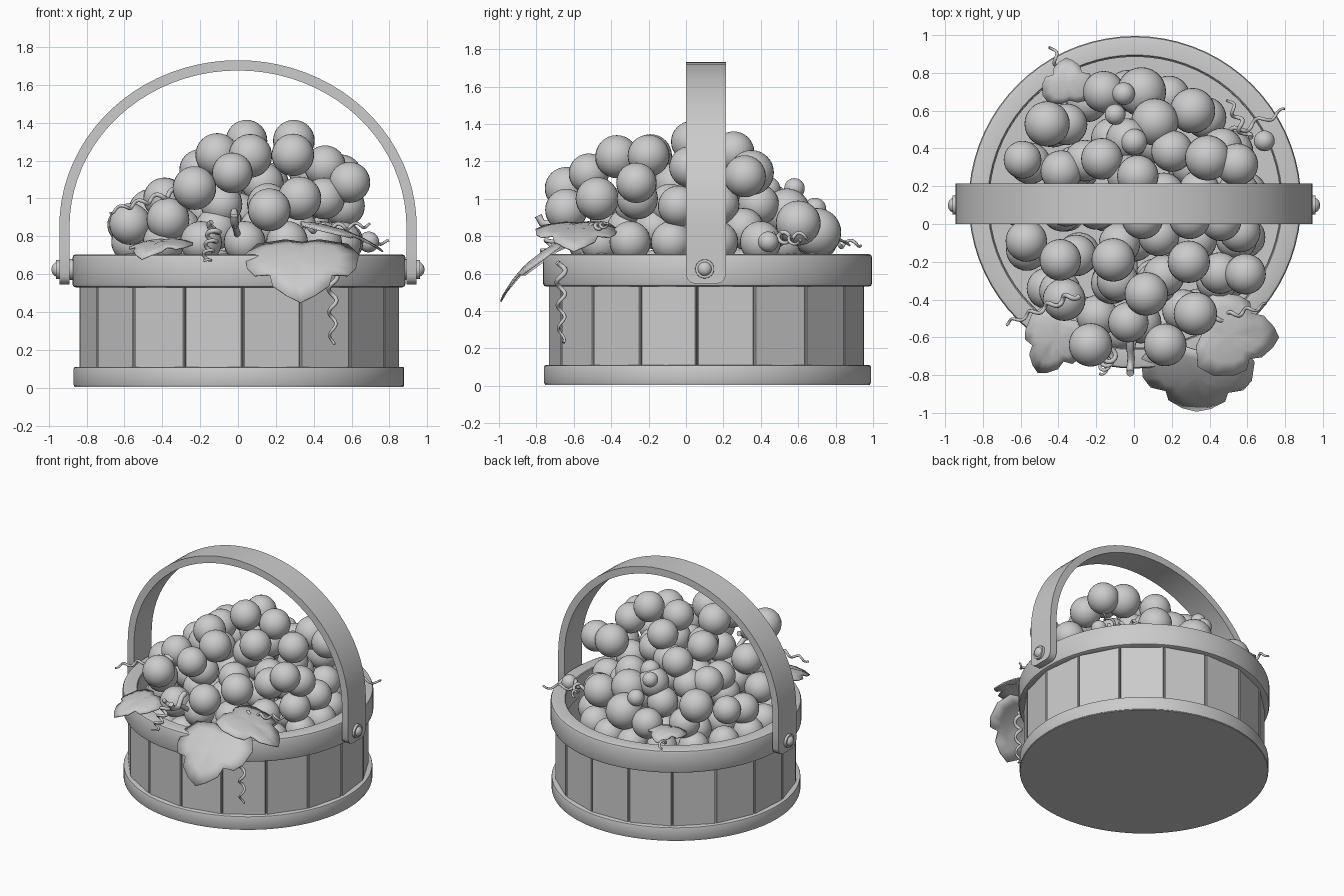
import bpy, bmesh, math
from mathutils import Vector, Matrix

if "Cube" in bpy.data.objects:
    bpy.data.objects.remove(bpy.data.objects["Cube"])

CX, CY = 0.005, 0.115  # basket centre


def finish(name, bm, angle=35):
    bmesh.ops.recalc_face_normals(bm, faces=bm.faces[:])
    me = bpy.data.meshes.new(name)
    bm.to_mesh(me)
    bm.free()
    ob = bpy.data.objects.new(name, me)
    bpy.context.collection.objects.link(ob)
    bpy.ops.object.select_all(action='DESELECT')
    ob.select_set(True)
    bpy.context.view_layer.objects.active = ob
    bpy.ops.object.shade_smooth_by_angle(angle=math.radians(angle))
    return ob


def lathe(name, profile, n=72):
    """Closed ring from an (r, z) loop."""
    bm = bmesh.new()
    rings = [[bm.verts.new((CX + r * math.cos(2 * math.pi * i / n), CY + r * math.sin(2 * math.pi * i / n), z))
              for r, z in profile] for i in range(n)]
    m = len(profile)
    for i in range(n):
        a, b = rings[i], rings[(i + 1) % n]
        for j in range(m):
            bm.faces.new((a[j], b[j], b[(j + 1) % m], a[(j + 1) % m]))
    return finish(name, bm)


def band(name, r0, r1, z0, z1, c):
    d = c * 0.3
    lathe(name, [(r0 + d, z0), (r1 - c, z0), (r1 - d, z0 + d), (r1, z0 + c), (r1, z1 - c), (r1 - d, z1 - d),
                 (r1 - c, z1), (r0 + d, z1), (r0, z1 - d), (r0, z0 + d)])


# Basket hoops, lining and base
band("top_hoop", 0.775, 0.88, 0.53, 0.705, 0.018)
band("bottom_hoop", 0.77, 0.873, 0.008, 0.11, 0.008)
band("lining", 0.78, 0.815, 0.03, 0.6, 0.004)
bm = bmesh.new()
bmesh.ops.create_cone(bm, cap_ends=True, segments=72, radius1=0.868, radius2=0.868, depth=0.045,
                      matrix=Matrix.Translation((CX, CY, 0.0275)))
finish("base", bm)

# Flat slats
bm = bmesh.new()
N = 17
for i in range(N):
    a = -math.pi / 2 + 0.024 + (i + 0.5) * 2 * math.pi / N
    mat = (Matrix.Translation((CX, CY, 0.32)) @ Matrix.Rotation(a, 4, 'Z') @ Matrix.Translation((0.812, 0, 0))
           @ Matrix.Diagonal((0.044, 0.302, 0.54, 1)))
    g = bmesh.ops.create_cube(bm, size=1, matrix=mat)
    edges = list({e for v in g['verts'] for e in v.link_edges})
    bmesh.ops.bevel(bm, geom=edges, offset=0.004, segments=1, affect='EDGES')
finish("slats", bm, 25)

# Handle strap with rounded ends
rows = [(0.917, 0.545, 0.055), (0.917, 0.552, 0.08), (0.917, 0.568, 0.098), (0.917, 0.595, 0.108), (0.917, 0.72, 0.108)]
path = [(x, z, w) for x, z, w in rows]
for i in range(41):
    t = math.pi * i / 40
    path.append((0.917 * math.cos(t), 0.85 + 0.853 * math.sin(t), 0.108))
path += [(-x, z, w) for x, z, w in reversed(rows)]
bm = bmesh.new()
pairs = [(bm.verts.new((x, 0.107 - w, z)), bm.verts.new((x, 0.107 + w, z))) for x, z, w in path]
for p, q in zip(pairs, pairs[1:]):
    bm.faces.new((p[0], p[1], q[1], q[0]))
handle = finish("handle", bm)
sol = handle.modifiers.new("thickness", 'SOLIDIFY')
sol.thickness, sol.offset = 0.054, 0
bpy.ops.object.modifier_apply(modifier="thickness")
bpy.ops.object.shade_smooth_by_angle(angle=math.radians(35))

# Rivets: a washer and a domed head on each side
for side, s in (("left", -1), ("right", 1)):
    bm = bmesh.new()
    rot = Matrix.Rotation(s * math.pi / 2, 4, 'Y')
    bmesh.ops.create_cone(bm, cap_ends=True, segments=24, radius1=0.056, radius2=0.05, depth=0.1,
                          matrix=Matrix.Translation((s * 0.912, 0.1, 0.625)) @ rot)
    bmesh.ops.create_uvsphere(bm, u_segments=24, v_segments=12, radius=1,
                              matrix=Matrix.Translation((s * 0.955, 0.1, 0.625)) @ rot @ Matrix.Diagonal((0.038, 0.038, 0.03, 1)))
    finish("rivet_" + side, bm)

# Grapes: visible ones, then filler rings beneath
grapes = [
    (-.46, .53, .93, .12), (-.59, .34, .86, .1), (-.385, .28, 1, .11), (-.17, .345, 1.12, .11), (.02, .255, 1.25, .11),
    (.11, .54, .93, .125), (.31, .6, .87, .12), (.39, .35, 1.14, .12), (.545, .315, 1.12, .112), (.04, .7, .82, .13),
    (-.16, .7, .78, .11), (-.39, -.19, 1, .11), (-.11, -.19, 1.23, .115), (.29, -.2, 1.23, .112), (.065, -.37, 1.225, .115),
    (-.23, -.64, 1.055, .115), (-.03, -.52, 1.135, .107), (.165, -.64, .94, .113), (.325, -.475, 1, .115),
    (.455, -.26, 1.0, .11), (.59, -.265, 1.085, .108), (-.37, -.4, .89, .113), (-.57, -.09, .865, .11),
    (.045, .03, 1.305, .11), (.295, .03, 1.305, .11), (.46, .02, 1.17, .11), (-.2, .08, 1.15, .11), (.56, -.04, .96, .11)]
small = [(-.055, .69, .945, .06), (-.1, .58, 1.055, .055), (0, .435, 1.05, .07), (.69, .44, .77, .055)]
for R, z, n in ((.56, .77, 15), (.38, .84, 10), (.36, .97, 9), (.18, 1.08, 5), (.15, .92, 4), (.6, .6, 17), (.36, .62, 10), (.12, .7, 3)):
    for i in range(n):
        a = 2 * math.pi * (i + 0.4 * (n % 2)) / n
        p = Vector((R * math.cos(a), 0.07 + 1.06 * R * math.sin(a), z))
        if all((p - Vector(g[:3])).length > 0.13 for g in grapes):
            grapes.append((*p, 0.11))
bm = bmesh.new()
for x, y, z, r in grapes + small:
    bmesh.ops.create_uvsphere(bm, u_segments=28, v_segments=16, radius=r, matrix=Matrix.Translation((x, y, z)))
finish("grapes", bm, 60)

# Lobed leaves: half outline mirrored, domed across the middle
HALF = [(.3, -.04), (.8, .0), (1, .2), (.96, .46), (.82, .6), (.55, .62), (.5, .78), (.25, .92)]
OUT = [(0, .02)] + HALF + [(0, 1)] + [(-u, v) for u, v in reversed(HALF)]


def leaf(name, base, tip, half, dome):
    base, tip = Vector(base), Vector(tip)
    d = tip - base
    side = d.cross(Vector((0, 0, 1))).normalized()
    up = side.cross(d).normalized()
    bm = bmesh.new()

    def vert(u, v):
        h = dome * (1 - u * u - (2 * v - 0.9) ** 2) - 0.006 * (abs(u) < 0.02)
        return bm.verts.new(base + d * v + side * (half * u) + up * h)
    centre = vert(0, 0.35)
    rings = [[vert(u * k, 0.35 + (v - 0.35) * k) for u, v in OUT] for k in (.33, .67, 1)]
    n = len(OUT)
    for i in range(n):
        j = (i + 1) % n
        bm.faces.new((centre, rings[0][i], rings[0][j]))
        for a, b in zip(rings, rings[1:]):
            bm.faces.new((a[i], b[i], b[j], a[j]))
    ob = finish(name, bm, 60)
    m = ob.modifiers.new("thickness", 'SOLIDIFY')
    m.thickness, m.offset = 0.008, 0


leaf("front_leaf", (.34, -.66, .77), (.33, -1.0, .46), .3, .04)
leaf("right_leaf", (.35, -.58, .87), (.77, -.6, .73), .22, .03)
leaf("left_leaf", (-.36, -.5, .78), (-.51, -.79, .69), .17, .03)
leaf("back_leaf", (-.34, .65, .78), (-.36, .88, .76), .14, .03)


# Stems and curling tendrils
def tube(name, pts, r, taper=True):
    cu = bpy.data.curves.new(name, 'CURVE')
    cu.dimensions = '3D'
    cu.bevel_depth, cu.bevel_resolution, cu.use_fill_caps = r, 2, True
    sp = cu.splines.new('POLY')
    sp.points.add(len(pts) - 1)
    for i, (p, q) in enumerate(zip(sp.points, pts)):
        p.co = (*q, 1)
        p.radius = 1 - 0.5 * i / len(pts) if taper else 1
    sp.use_smooth = True
    ob = bpy.data.objects.new(name, cu)
    bpy.context.collection.objects.link(ob)
    bpy.ops.object.select_all(action='DESELECT')
    ob.select_set(True)
    bpy.context.view_layer.objects.active = ob
    bpy.ops.object.convert(target='MESH')


def tendril(name, a, b, turns, amp):
    a, b = Vector(a), Vector(b)
    d = b - a
    s = d.orthogonal().normalized()
    t = d.cross(s).normalized()
    n = int(turns * 14)
    tube(name, [a + d * (i / n) + (s * math.cos(i * 2 * math.pi / 14) + t * math.sin(i * 2 * math.pi / 14))
                * amp * (1 - 0.4 * i / n) for i in range(n + 1)], 0.014)


tendril("hanging_tendril", (.5, -.67, .66), (.5, -.665, .23), 3.5, .025)
tendril("left_tendril", (-.3, -.37, 1.04), (-.68, -.53, .93), 4, .02)
tendril("right_tendril", (.34, -.53, .84), (.7, -.43, .86), 4, .02)
tendril("front_tendril", (-.12, -.68, .86), (-.17, -.78, .66), 4, .033)
tendril("back_right_tendril", (.42, .44, .8), (.8, .6, .77), 3, .025)
tendril("back_curl", (.6, .45, .8), (.5, .66, .8), 2.5, .025)
tendril("back_left_tendril", (-.34, .7, .76), (-.44, .94, .76), 2.5, .025)
tube("front_stem", [(-.02, -.62, .93), (-.02, -.66, .92), (-.015, -.71, .86), (-.02, -.77, .87), (-.02, -.79, .91)], .02, False)
tube("inner_stem", [(-.02, -.69, .87), (.0, -.6, .8), (.0, -.4, .85), (0, 0, .95)], .018, False)
